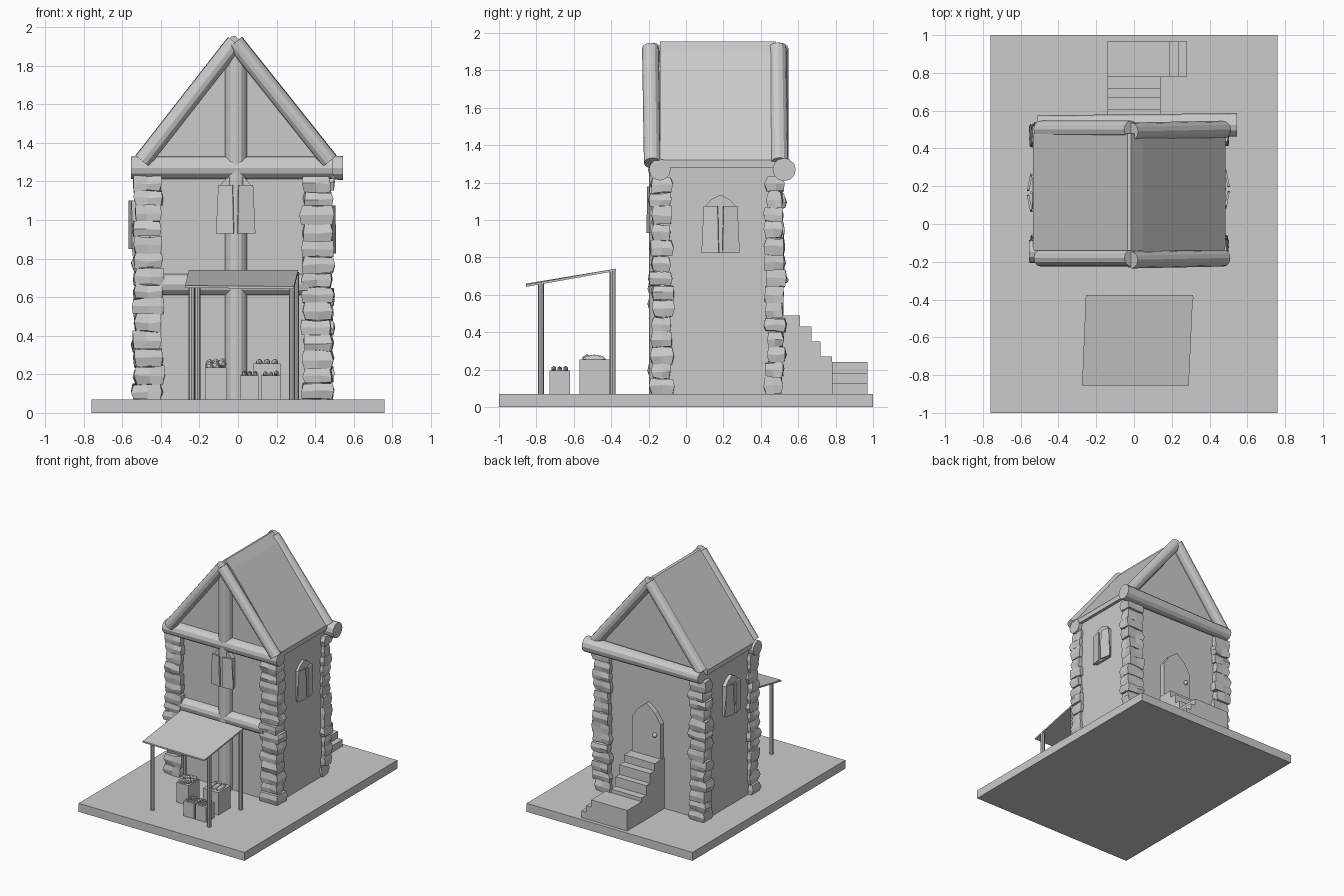
import bpy, bmesh, math, random
from mathutils import Vector, Matrix

if "Cube" in bpy.data.objects:
    bpy.data.objects.remove(bpy.data.objects["Cube"])

random.seed(4)


def finish(name, bm, smooth=False):
    bmesh.ops.recalc_face_normals(bm, faces=bm.faces)
    me = bpy.data.meshes.new(name)
    bm.to_mesh(me)
    bm.free()
    ob = bpy.data.objects.new(name, me)
    bpy.context.collection.objects.link(ob)
    if smooth:
        for p in me.polygons:
            p.use_smooth = True
    return ob


def add_box(bm, x0, x1, y0, y1, z0, z1):
    m = Matrix.Translation(((x0 + x1) / 2, (y0 + y1) / 2, (z0 + z1) / 2))
    m = m @ Matrix.Diagonal((x1 - x0, y1 - y0, z1 - z0, 1))
    bmesh.ops.create_cube(bm, size=1, matrix=m)


def box(name, *b):
    bm = bmesh.new()
    add_box(bm, *b)
    return finish(name, bm)


def add_prism(bm, pts, y0, y1, m=Matrix()):
    """Extrude an (x, z) outline from y0 to y1."""
    a = [bm.verts.new(m @ Vector((x, y0, z))) for x, z in pts]
    b = [bm.verts.new(m @ Vector((x, y1, z))) for x, z in pts]
    bm.faces.new(a)
    bm.faces.new(b[::-1])
    for i in range(len(pts)):
        j = (i + 1) % len(pts)
        bm.faces.new((a[i], a[j], b[j], b[i]))


def add_stone(bm, x0, x1, y0, y1, z0, z1):
    """Hewn block: three jittered rings, the middle one bulging."""
    j = [random.uniform(-0.012, 0.012) for _ in range(4)]
    cx, cy = (x0 + x1 + j[0] + j[1]) / 2, (y0 + y1 + j[2] + j[3]) / 2
    hx, hy = (x1 - x0 + j[1] - j[0]) / 2, (y1 - y0 + j[3] - j[2]) / 2
    outline = ((-1, -1), (0, -1), (1, -1), (1, 0), (1, 1), (0, 1), (-1, 1), (-1, 0))
    rings = []
    for t, sx, sy in ((0, 0.9, 0.86), (0.5, 1, 1), (1, 0.9, 0.86)):
        ring = []
        for u, v in outline:
            p = Vector((cx + u * hx * sx, cy + v * hy * sy, z0 + (z1 - z0) * t))
            p += Vector([random.uniform(-0.006, 0.006) for _ in range(3)])
            p.z = max(p.z, G)
            ring.append(bm.verts.new(p))
        rings.append(ring)
    for a, b in zip(rings, rings[1:]):
        for i in range(8):
            k = (i + 1) % 8
            bm.faces.new((a[i], a[k], b[k], b[i]))
    bm.faces.new(rings[0][::-1])
    bm.faces.new(rings[2])


def log(name, p, q, r1, r2=None, sides=12):
    p, q = Vector(p), Vector(q)
    d = q - p
    m = Matrix.Translation((p + q) / 2) @ d.to_track_quat('Z', 'Y').to_matrix().to_4x4()
    bm = bmesh.new()
    bmesh.ops.create_cone(bm, cap_ends=True, segments=sides, radius1=r1,
                          radius2=r2 or r1, depth=d.length, matrix=m)
    return finish(name, bm)


# ground slab, walls and roof block
G = 0.07
box("base", -0.76, 0.76, -1, 1, 0, G)
box("walls", -0.51, 0.46, -0.14, 0.48, G, 1.29)
bm = bmesh.new()
add_prism(bm, [(-0.535, 1.28), (0.485, 1.28), (0.485, 1.32), (0.045, 1.89),
               (-0.015, 1.955), (-0.035, 1.95), (-0.535, 1.32)], -0.14, 0.48)
finish("roof", bm)

# rough stone corner columns
for name, x0, x1, y0, y1 in (("front_left", -0.54, -0.39, -0.19, -0.07),
                             ("front_right", 0.335, 0.49, -0.19, -0.07),
                             ("back_left", -0.54, -0.39, 0.42, 0.525),
                             ("back_right", 0.335, 0.49, 0.42, 0.525)):
    bm = bmesh.new()
    z, n = G, 14
    for i in range(n):
        h = (1.23 - z) / (n - i) * (random.uniform(0.85, 1.15) if i < n - 1 else 1)
        add_stone(bm, x0, x1, y0, y1, z, z + h)
        z += h
    finish("stone_column_" + name, bm)

# timber logs
log("front_eave_beam", (-0.555, -0.145, 1.27), (0.49, -0.14, 1.27), 0.058)
log("back_eave_beam", (-0.51, 0.525, 1.27), (0.545, 0.525, 1.27), 0.05, 0.062)
for side, y, r in (("front", -0.18, 0.045), ("back", 0.5, 0.047)):
    log(side + "_left_rafter", (-0.495, y, 1.305), (-0.015, y, 1.92), r)
    log(side + "_right_rafter", (0.475, y, 1.305), (-0.015, y - 0.01, 1.92), r)
log("front_post", (-0.01, -0.14, G), (-0.01, -0.14, 1.85), 0.057)
log("front_middle_beam", (-0.4, -0.14, 0.665), (0.36, -0.14, 0.665), 0.055)


# arched windows with slightly opened shutters, facing local -y
def window(name, loc, turn):
    base = Matrix.Translation(loc) @ Matrix.Rotation(math.radians(turn), 4, 'Z')
    bm = bmesh.new()
    add_prism(bm, [(-0.085, 0.0), (0.085, 0.0), (0.085, 0.245), (0.05, 0.285),
                   (0, 0.31), (-0.05, 0.285), (-0.085, 0.245)], -0.018, 0.02, base)
    add_prism(bm, [(-0.006, 0.1), (0.006, 0.1), (0.006, 0.245), (-0.006, 0.245)],
              -0.025, -0.01, base)
    for s in (-1, 1):
        m = base @ Matrix.Translation((s * 0.1, -0.015, 0)) @ Matrix.Rotation(s * 0.2, 4, 'Z')
        add_prism(bm, [(0, 0), (-s * 0.093, 0), (-s * 0.088, 0.25), (-s * 0.012, 0.25)],
                  -0.012, 0, m)
    finish(name, bm)


window("front_window", (-0.012, -0.165, 0.93), 0)
window("right_window", (0.462, 0.185, 0.825), 90)
window("left_window", (-0.522, 0.165, 0.85), -90)

# back door with pointed arch and knob
bm = bmesh.new()
add_prism(bm, [(-0.13, 0.47), (0.13, 0.47), (0.13, 0.78), (0.075, 0.86),
               (0, 0.92), (-0.075, 0.86), (-0.13, 0.78)], 0.47, 0.52)
finish("back_door", bm)
bm = bmesh.new()
bmesh.ops.create_uvsphere(bm, u_segments=10, v_segments=6, radius=0.018,
                          matrix=Matrix.Translation((-0.085, 0.53, 0.68)))
finish("door_knob", bm, True)

# back stairs: straight flight, then a landing with side steps
bm = bmesh.new()
for y1, z in ((0.61, 0.49), (0.67, 0.43), (0.72, 0.35), (0.78, 0.27)):
    add_box(bm, -0.14, 0.14, 0.475, y1, G, z)
for x1, z in ((0.19, 0.24), (0.235, 0.18), (0.28, 0.125)):
    add_box(bm, -0.14, x1, 0.78, 0.97, G, z)
finish("back_stairs", bm)

# market awning on four poles
bm = bmesh.new()
top = [(-0.275, -0.855, 0.66), (0.29, -0.855, 0.655), (0.312, -0.375, 0.74), (-0.255, -0.375, 0.74)]
a = [bm.verts.new(p) for p in top]
b = [bm.verts.new((x, y, z - 0.012)) for x, y, z in top]
bm.faces.new(a)
bm.faces.new(b[::-1])
for i in range(4):
    j = (i + 1) % 4
    bm.faces.new((a[i], b[i], b[j], a[j]))
finish("awning", bm)
for name, x, y, z in (("front_left", -0.24, -0.775, 0.665), ("front_right", 0.28, -0.775, 0.665),
                      ("back_left", -0.21, -0.392, 0.73), ("back_right", 0.3, -0.392, 0.73)):
    log("awning_pole_" + name, (x, y, G), (x, y, z), 0.016, sides=8)

# crates filled with produce: bounds, fruit radius, fruit count per row
crates = (("tall_crate", (-0.17, -0.06, -0.56, -0.42, G, 0.235), 0.026, 3),
          ("large_crate", (0.08, 0.22, -0.57, -0.41, G, 0.255), 0.0, 0),
          ("small_crate_left", (0.01, 0.11, -0.73, -0.62, G, 0.195), 0.014, 3),
          ("small_crate_right", (0.12, 0.22, -0.73, -0.62, G, 0.195), 0.014, 3))
for name, b, r, n in crates:
    box(name, *b)
    if not n:
        continue
    bm = bmesh.new()
    for i in range(n):
        for k in range(n):
            c = (b[0] + (b[1] - b[0]) * (i + 0.75) / (n + 0.5),
                 b[2] + (b[3] - b[2]) * (k + 0.75) / (n + 0.5),
                 b[5] + r * random.uniform(0.1, 0.9))
            bmesh.ops.create_icosphere(bm, subdivisions=1, radius=r, matrix=Matrix.Translation(c))
    finish(name + "_fruit", bm)

# loaves lying on the large crate
bm = bmesh.new()
for i in range(3):
    m = Matrix.Translation((0.11 + i * 0.04, -0.49, 0.258)) @ Matrix.Diagonal((0.018, 0.06, 0.022, 1))
    bmesh.ops.create_icosphere(bm, subdivisions=2, radius=1, matrix=m)
finish("loaves", bm)
